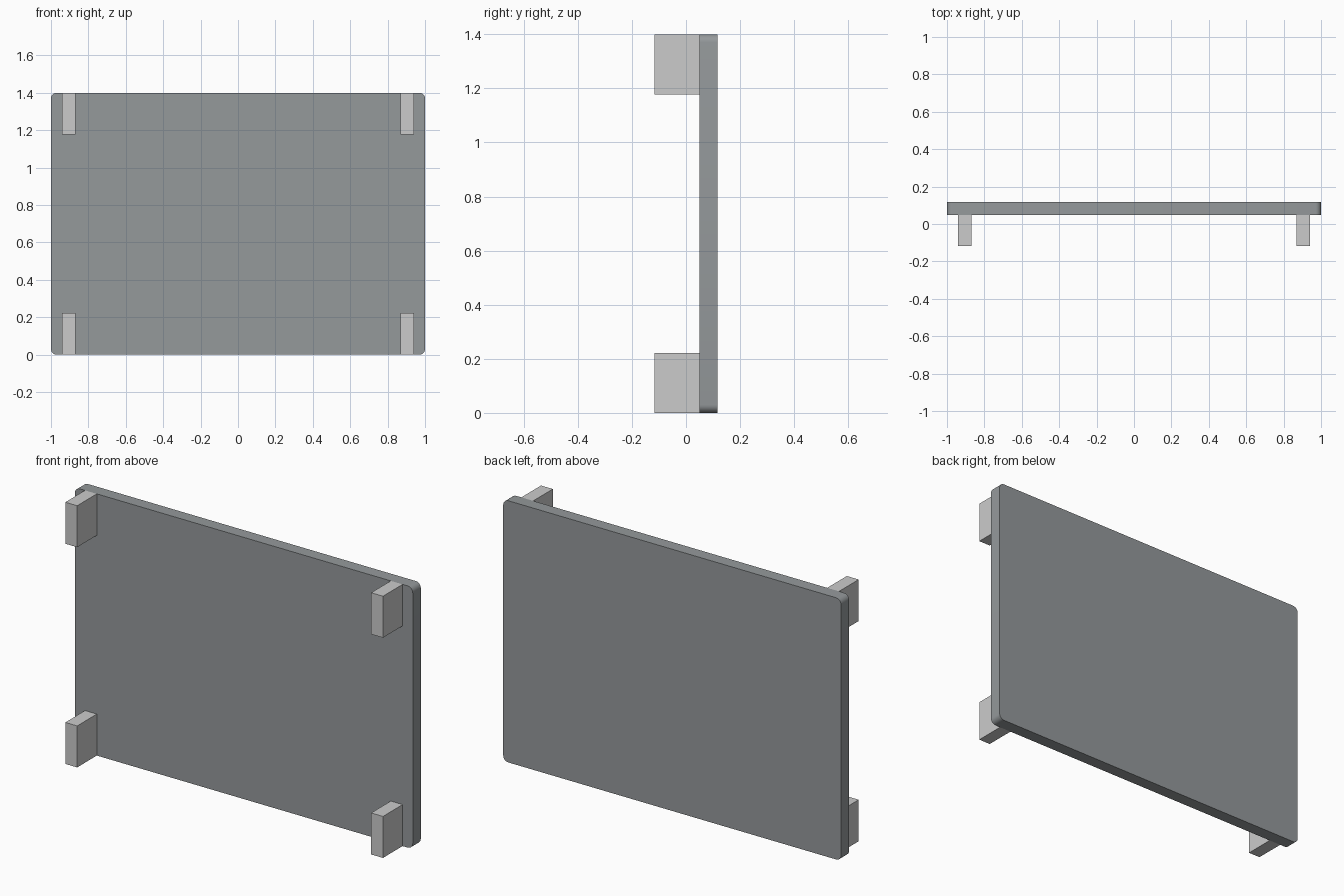
import bpy, bmesh
from mathutils import Matrix, Vector

if "Cube" in bpy.data.objects:
    bpy.data.objects.remove(bpy.data.objects["Cube"])


def material(name, color):
    mat = bpy.data.materials.new(name)
    mat.diffuse_color = color
    mat.use_nodes = True
    mat.node_tree.nodes["Principled BSDF"].inputs["Base Color"].default_value = mat.diffuse_color
    return mat


def box(name, lo, hi):
    """Axis-aligned box between two corners."""
    lo, hi = Vector(lo), Vector(hi)
    bm = bmesh.new()
    bmesh.ops.create_cube(bm, size=1, matrix=Matrix.Translation((lo + hi) / 2)
                          @ Matrix.Diagonal((*(hi - lo), 1)))
    mesh = bpy.data.meshes.new(name)
    bm.to_mesh(mesh)
    bm.free()
    obj = bpy.data.objects.new(name, mesh)
    bpy.context.collection.objects.link(obj)
    return obj


PANEL_FRONT, PANEL_BACK, HEIGHT = 0.049, 0.117, 1.4

# Flat panel with its four corners rounded in the front outline
panel = box("panel", (-1, PANEL_FRONT, 0), (1, PANEL_BACK, HEIGHT))
panel.data.materials.append(material("dark_grey", (0.30, 0.32, 0.33, 1)))
bm = bmesh.new()
bm.from_mesh(panel.data)
corners = [e for e in bm.edges if abs(e.verts[0].co.y - e.verts[1].co.y) > 0.01]
bmesh.ops.bevel(bm, geom=corners, offset=0.03, segments=6, profile=0.5, affect='EDGES')
bm.to_mesh(panel.data)
bm.free()
bpy.context.view_layer.objects.active = panel
panel.select_set(True)
bpy.ops.object.shade_smooth_by_angle()

# Four blocks standing off the front face near the corners
for level, z0, z1 in (("lower", 0, 0.222), ("upper", 1.178, HEIGHT)):
    for side, x in (("left", -0.905), ("right", 0.905)):
        box(f"{level}_{side}_block", (x - 0.035, -0.117, z0), (x + 0.035, PANEL_FRONT, z1))
